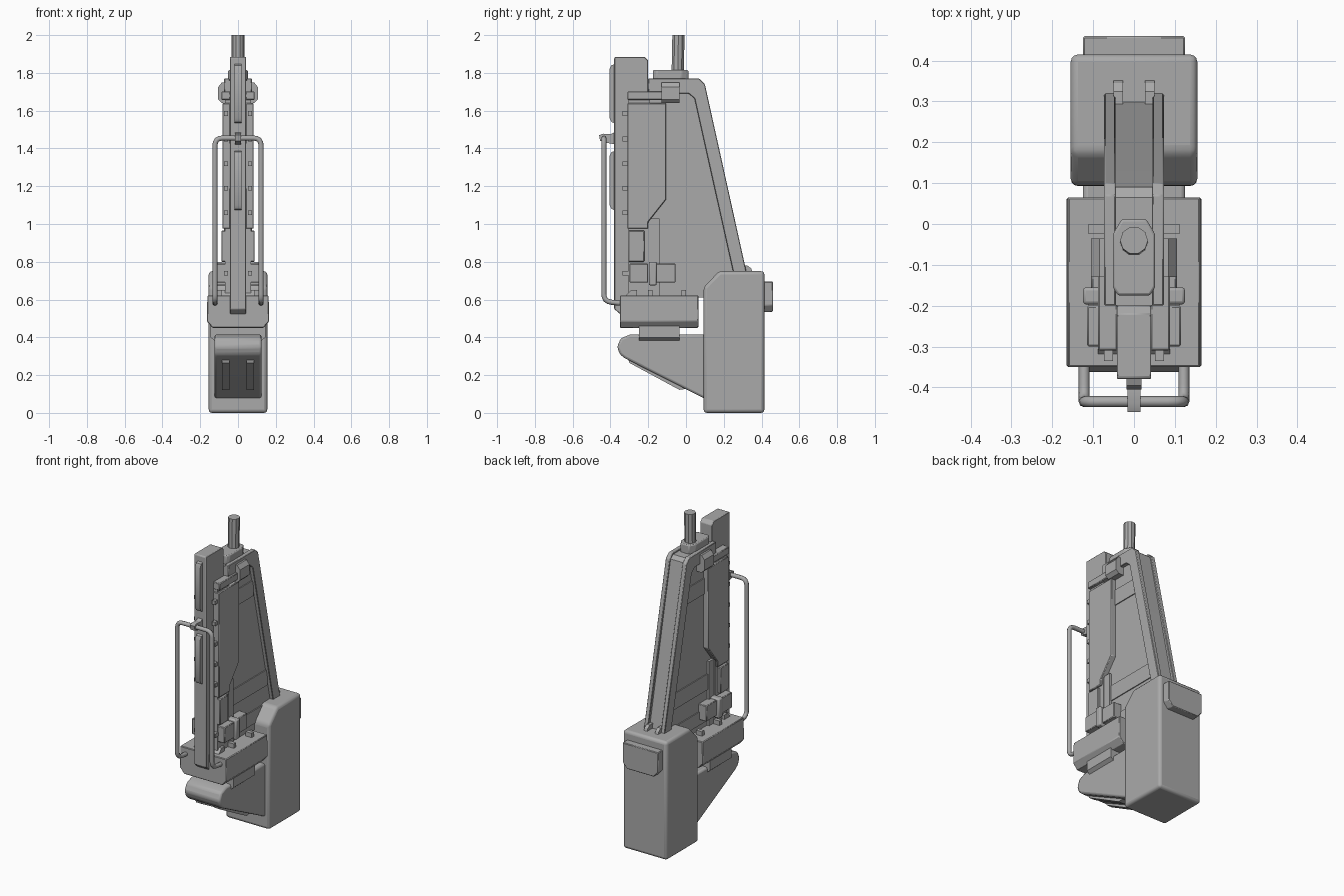
import bpy, bmesh, math
from mathutils import Vector

cube = bpy.data.objects.get("Cube")
if cube:
    bpy.data.objects.remove(cube, do_unlink=True)

grey = bpy.data.materials.new("plain_grey")
grey.use_nodes = True
grey.diffuse_color = (0.4, 0.4, 0.4, 1)
grey.node_tree.nodes["Principled BSDF"].inputs["Base Color"].default_value = (0.4, 0.4, 0.4, 1)


def finish(obj, bevel=0.0, segments=1):
    obj.data.materials.append(grey)
    if bevel:
        mod = obj.modifiers.new("edge", 'BEVEL')
        mod.width = bevel
        mod.segments = segments
        mod.limit_method = 'ANGLE'
        mod.angle_limit = math.radians(25)
    bpy.ops.object.select_all(action='DESELECT')
    obj.select_set(True)
    bpy.context.view_layer.objects.active = obj
    bpy.ops.object.shade_smooth_by_angle(angle=math.radians(30))
    return obj


def extrude(name, points, direction, bevel=0.0, segments=1):
    bm = bmesh.new()
    face = bm.faces.new([bm.verts.new(p) for p in points])
    new = bmesh.ops.extrude_face_region(bm, geom=[face])["geom"]
    bmesh.ops.translate(bm, vec=direction, verts=[v for v in new if isinstance(v, bmesh.types.BMVert)])
    bmesh.ops.recalc_face_normals(bm, faces=bm.faces)
    mesh = bpy.data.meshes.new(name)
    bm.to_mesh(mesh)
    bm.free()
    obj = bpy.data.objects.new(name, mesh)
    bpy.context.collection.objects.link(obj)
    return finish(obj, bevel, segments)


def side(name, profile, x0, x1, bevel=0.0, segments=1):
    """Side profile of (y, z) points, extruded across x."""
    return extrude(name, [(x0, y, z) for y, z in profile], (x1 - x0, 0, 0), bevel, segments)


def front(name, profile, y0, y1, bevel=0.0):
    """Front profile of (x, z) points, extruded along y."""
    return extrude(name, [(x, y0, z) for x, z in profile], (0, y1 - y0, 0), bevel)


def box(name, x, y, z, bevel=0.0, segments=1):
    return side(name, [(y[0], z[0]), (y[1], z[0]), (y[1], z[1]), (y[0], z[1])], x[0], x[1], bevel, segments)


def mirrored(profile):
    return profile + [(-x, z) for x, z in reversed(profile)]


# Rear base housing with its back plate
side("base_housing", [(0.093, 0), (0.415, 0), (0.415, 0.75), (0.175, 0.75), (0.093, 0.665)],
     -0.155, 0.155, 0.018, 3)
front("back_plate", mirrored([(0.095, 0.535), (0.125, 0.57), (0.125, 0.695)]), 0.40, 0.46, 0.004)

# Sloped foot with slats on its underside
side("sloped_foot", [(0.12, 0.065), (0.12, 0.415), (-0.295, 0.415), (-0.345, 0.395),
                     (-0.365, 0.35), (-0.35, 0.31), (-0.325, 0.29)], -0.125, 0.125, 0.012, 2)
for s, tag in ((1, "left"), (-1, "right")):
    side(f"foot_slat_{tag}", [(-0.31, 0.30), (-0.30, 0.265), (-0.035, 0.122), (0.0, 0.127), (0.0, 0.16)],
         s * 0.045, s * 0.085)

# Front mounting block and the neck under it
front("mounting_block", mirrored([(0.135, 0.45), (0.165, 0.485), (0.162, 0.622)]), -0.35, 0.065, 0.004)
front("block_neck", mirrored([(0.115, 0.375), (0.145, 0.40), (0.145, 0.46)]), -0.25, -0.035)

# Upright spine with decorative ribs
side("front_spine", [(-0.38, 0.55), (-0.345, 0.52), (-0.2, 0.56), (-0.2, 1.865), (-0.22, 1.885),
                     (-0.375, 1.885), (-0.38, 1.88)], -0.042, 0.042, 0.003)
for i, z in enumerate((1.07, 1.53)):
    side(f"spine_rib_{i + 1}", [(-0.37, z), (-0.395, z + 0.01), (-0.405, z + 0.03), (-0.405, z + 0.29),
                                (-0.395, z + 0.31), (-0.37, z + 0.32)], -0.018, 0.018)

# Tapered tower: recessed core, two raised side flanges, cross bands
side("tower_core", [(-0.2, 0.655), (0.315, 0.655), (0.29, 0.8), (0.09, 1.74), (0.065, 1.76), (-0.2, 1.76)],
     -0.05, 0.05)
box("tower_front_core", (-0.07, 0.07), (-0.305, -0.19), (0.62, 1.70))
bands = ((1.47, 1.57), (0.85, 0.95), (0.655, 0.74))
for s, tag in ((1, "left"), (-1, "right")):
    side(f"tower_flange_{tag}", [(-0.2, 1.77), (0.07, 1.77), (0.10, 1.74), (0.33, 0.70), (0.26, 0.70),
                                 (0.045, 1.665), (0.015, 1.69), (-0.2, 1.69)], s * 0.045, s * 0.073, 0.003)
    for i, (low, high) in enumerate(bands):
        edge = 0.27 - (high - 0.70) * 0.225
        box(f"tower_band_{i + 1}_{tag}", (s * 0.04, s * 0.056), (-0.19, edge), (low, high))

    # Long cover plate and small panel below it
    side(f"cover_plate_{tag}", [(-0.31, 0.975), (-0.2, 0.975), (-0.2, 1.01), (-0.105, 1.13),
                                (-0.105, 1.64), (-0.31, 1.64)], s * 0.04, s * 0.083, 0.004)
    box(f"lower_panel_{tag}", (s * 0.04, s * 0.088), (-0.305, -0.22), (0.80, 0.965), 0.004)
    box(f"lower_strut_{tag}", (s * 0.04, s * 0.065), (-0.2, -0.14), (0.62, 1.03))
    for i, z in enumerate((0.74, 1.06, 1.19, 1.32, 1.45, 1.585)):
        box(f"edge_clip_{i + 1}_{tag}", (s * 0.052, s * 0.073), (-0.335, -0.29), (z - 0.012, z + 0.012))

    # Upper latch
    box(f"upper_strap_{tag}", (s * 0.04, s * 0.088), (-0.31, -0.12), (1.657, 1.702), 0.004)
    front(f"upper_latch_{tag}", [(s * 0.04, 1.64), (s * 0.085, 1.64), (s * 0.105, 1.66),
                                 (s * 0.105, 1.725), (s * 0.085, 1.75), (s * 0.04, 1.75)], -0.13, -0.035)

    # Lower latch
    box(f"lower_latch_front_{tag}", (s * 0.04, s * 0.115), (-0.30, -0.20), (0.69, 0.79), 0.004)
    box(f"lower_latch_rear_{tag}", (s * 0.04, s * 0.105), (-0.16, -0.055), (0.69, 0.79), 0.004)
    box(f"lower_latch_collar_{tag}", (s * 0.04, s * 0.125), (-0.197, -0.155), (0.675, 0.80), 0.008, 2)

    # Lugs on the block and housing
    for i, y in enumerate((-0.19, -0.012)):
        box(f"block_lug_{i + 1}_{tag}", (s * 0.07, s * 0.112), (y - 0.012, y + 0.012), (0.61, 0.65))
    side(f"block_gusset_{tag}", [(-0.33, 0.61), (-0.26, 0.61), (-0.26, 0.65), (-0.29, 0.65)], s * 0.04, s * 0.088)
    side(f"housing_lug_{tag}", [(0.28, 0.74), (0.355, 0.74), (0.345, 0.765), (0.325, 0.78), (0.28, 0.78)],
         s * 0.027, s * 0.05)

# Tower foot bridging the block and the core
box("tower_foot", (-0.05, 0.05), (-0.20, 0.10), (0.61, 0.67))

# Top cap and tube
cap = [(-0.03, 0.012), (-0.052, -0.025), (-0.052, -0.155), (-0.04, -0.175),
       (0.04, -0.175), (0.052, -0.155), (0.052, -0.025), (0.03, 0.012)]
extrude("top_cap", [(x, y, 1.755) for x, y in cap], (0, 0, 0.06), 0.006, 2)
ring = [(0.034 * math.cos(a * math.pi / 5), -0.044 + 0.034 * math.sin(a * math.pi / 5)) for a in range(10)]
extrude("top_tube", [(x, y, 1.80) for x, y in ring], (0, 0.004, 0.20))


# Wire handle with rounded corners
def rounded(points, radius):
    path = [points[0]]
    for before, corner, after in zip(points, points[1:], points[2:]):
        a = corner + (before - corner).normalized() * radius
        b = corner + (after - corner).normalized() * radius
        path += [a.lerp(corner, t).lerp(corner.lerp(b, t), t) for t in (0, 0.25, 0.5, 0.75, 1)]
    return path + [points[-1]]


corners = [Vector(p) for p in ((-0.122, -0.34, 0.58), (-0.122, -0.435, 0.59), (-0.122, -0.435, 1.455),
                               (0.122, -0.435, 1.455), (0.122, -0.435, 0.59), (0.122, -0.34, 0.58))]
path = rounded(corners, 0.04)
curve = bpy.data.curves.new("handle", 'CURVE')
curve.dimensions = '3D'
curve.bevel_depth = 0.0135
curve.bevel_resolution = 2
curve.use_fill_caps = True
spline = curve.splines.new('POLY')
spline.points.add(len(path) - 1)
for point, co in zip(spline.points, path):
    point.co = (*co, 1)
curve.materials.append(grey)
bpy.context.collection.objects.link(bpy.data.objects.new("handle", curve))

# Hook holding the handle to the spine
side("handle_hook", [(-0.37, 1.42), (-0.42, 1.43), (-0.455, 1.44), (-0.46, 1.47), (-0.44, 1.478),
                     (-0.40, 1.475), (-0.37, 1.49)], -0.016, 0.016)
